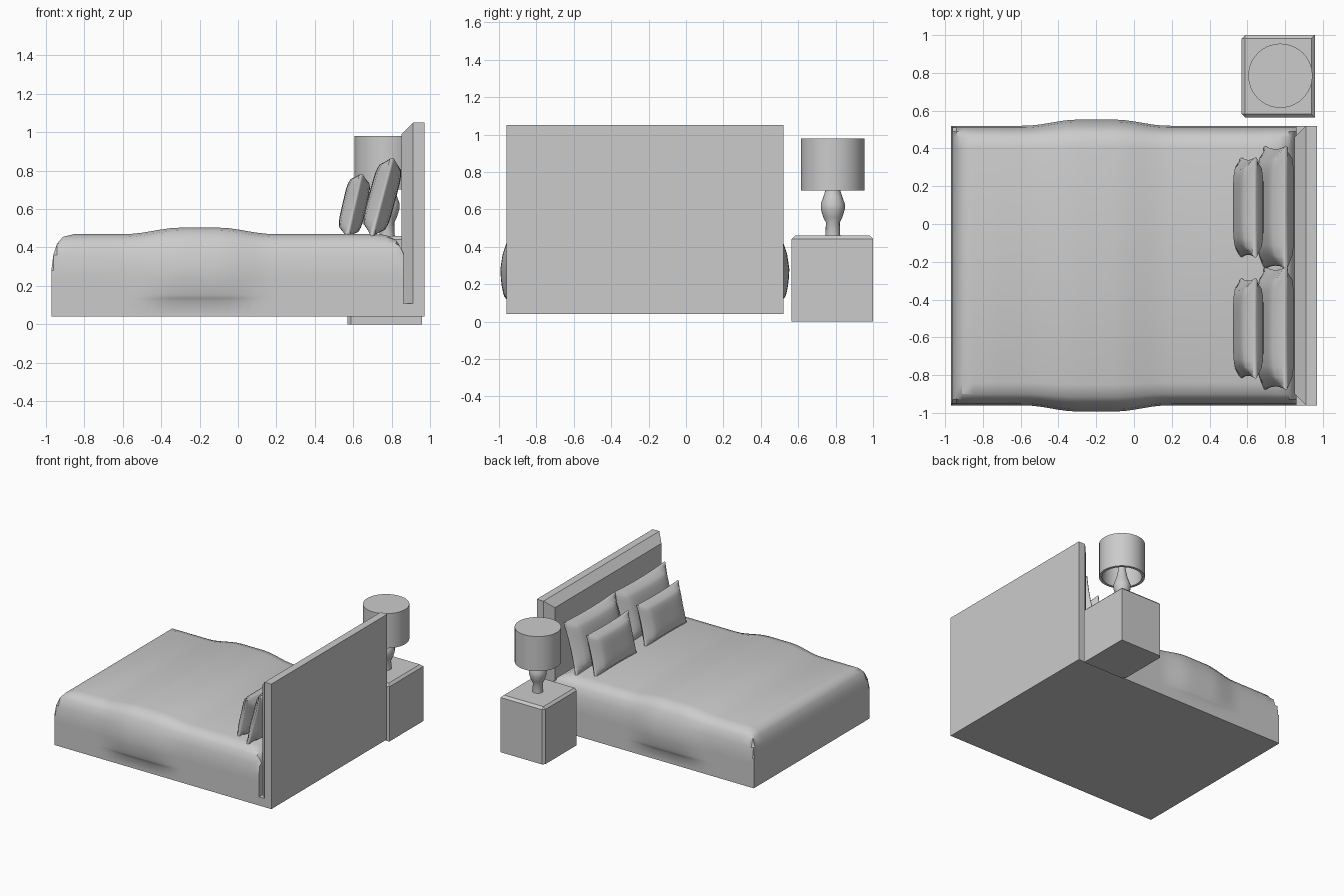
import bpy, bmesh, math
from mathutils import Matrix, Vector

if "Cube" in bpy.data.objects:
    bpy.data.objects.remove(bpy.data.objects["Cube"])


def finish(name, bm, smooth=None):
    bmesh.ops.recalc_face_normals(bm, faces=bm.faces[:])
    mesh = bpy.data.meshes.new(name)
    bm.to_mesh(mesh)
    bm.free()
    ob = bpy.data.objects.new(name, mesh)
    bpy.context.collection.objects.link(ob)
    if smooth:
        bpy.ops.object.select_all(action='DESELECT')
        ob.select_set(True)
        bpy.context.view_layer.objects.active = ob
        bpy.ops.object.shade_smooth_by_angle(angle=math.radians(smooth))
    return ob


def box(lo, hi):
    bm = bmesh.new()
    lo, hi = Vector(lo), Vector(hi)
    bmesh.ops.create_cube(bm, size=1, matrix=Matrix.Translation((lo + hi) / 2)
                          @ Matrix.Diagonal((*(hi - lo), 1)))
    return bm


def loft(rings, caps=True):
    bm = bmesh.new()
    vs = [[bm.verts.new(p) for p in r] for r in rings]
    n = len(vs[0])
    for a, b in zip(vs, vs[1:]):
        for i in range(n):
            j = (i + 1) % n
            bm.faces.new((a[i], a[j], b[j], b[i]))
    if caps:
        bm.faces.new(vs[0])
        bm.faces.new(vs[-1])
    return bm


def lathe(profile, cx, cy, sides, caps=True):
    step = math.tau / sides
    return loft([[(cx + r * math.cos(i * step), cy + r * math.sin(i * step), z)
                  for i in range(sides)] for r, z in profile], caps)


# Blanket: cross-sections along the bed, with a soft fold across the middle
YC, HW = -0.22, 0.74
side = [(0, .04), (0, .12), (0, .135), (0, .155), (0, .19), (0, .23), (0, .28),
        (.01, .36), (.03, .42), (.06, .455), (.12, .47)]
ends = [(-.97, .28), (-.96, .36), (-.94, .42), (-.91, .455), (-.85, .47), (-.7, .47)]
ends += [(-.6 + .05 * i, .47) for i in range(17)]
ends += [(.4, .47), (.7, .47), (.77, .465), (.82, .44), (.84, .41), (.86, .37)]
rings = []
for x, top in ends:
    t = min(1, max(0, (.38 - abs(x + .2)) / .28))
    fold = .033 * t * t * (3 - 2 * t)
    half = []
    for inset, z in side:
        bulge = math.sqrt(max(0, math.sin(math.pi * max(0, min(1, (z - .12) / .36)))))
        lift = max(0, min(1, (z - .36) / .09))
        half.append((HW - inset + fold * bulge, min(z, top) + fold * lift))
    rings.append([(x, YC - y, z) for y, z in half]
                 + [(x, YC + y, z) for y, z in reversed(half)])
finish("blanket", loft(rings), 40)

# Headboard: slab with a chamfered front, and the base block below it
y0, y1 = YC - HW, YC + HW
finish("headboard", loft([
    [(x, y0 + d, zl), (x, y1 - d, zl), (x, y1 - d, 1.05 - d), (x, y0 + d, 1.05 - d)]
    for x, d, zl in ((.97, 0, .04), (.91, 0, .04), (.85, .06, .12))]))
finish("bed_base", box((.81, y0, .04), (.91, y1, .11)))


# Pillows: puffed grids with pinched-out corners
def pillow(name, loc, w, h, t, tilt):
    bm = bmesh.new()
    bmesh.ops.create_cube(bm, size=2)
    bmesh.ops.subdivide_edges(bm, edges=bm.edges[:], cuts=11, use_grid_fill=True)
    rot = Matrix.Translation(loc) @ Matrix.Rotation(math.radians(tilt), 4, 'Y')
    for v in bm.verts:
        d, u, s = v.co
        puff = .2 + .8 * ((1 - abs(u) ** 5) * (1 - abs(s) ** 5)) ** .5
        rim = 1 - .04 * d * d
        v.co = rot @ Vector((d * t / 2 * puff,
                             u * w / 2 * rim * (1 - .05 * (1 - s * s)),
                             s * h / 2 * rim * (1 - .05 * (1 - u * u))))
    finish(name, bm, 60)


for tag, y in (("left", .088), ("right", -.552)):
    pillow("large_pillow_" + tag, (.75, y, .662), .65, .42, .14, 15)
    pillow("small_pillow_" + tag, (.605, y, .618), .53, .335, .125, 13)

# Nightstand: chamfered around the top and along the drawer side
bm = box((.57, .565, 0), (.957, 1.0, .46))
edges = [e for e in bm.edges if all(v.co.z > .4 for v in e.verts)
         or all(v.co.x < .6 for v in e.verts) and abs(e.verts[0].co.z - e.verts[1].co.z) > .1]
bmesh.ops.bevel(bm, geom=edges, offset=.018, segments=1, affect='EDGES')
finish("nightstand", bm)

# Lamp: turned base and hollow shade
LX, LY = .775, .785
finish("lamp_base", lathe([(.04, .455), (.037, .53), (.05, .555), (.064, .60), (.064, .63),
                           (.05, .67), (.04, .70), (.025, .78), (.012, .965)],
                          LX, LY, 16), 40)
finish("lamp_shade", lathe([(.148, .96), (.148, .70), (.17, .70), (.17, .98)],
                           LX, LY, 40), 30)
